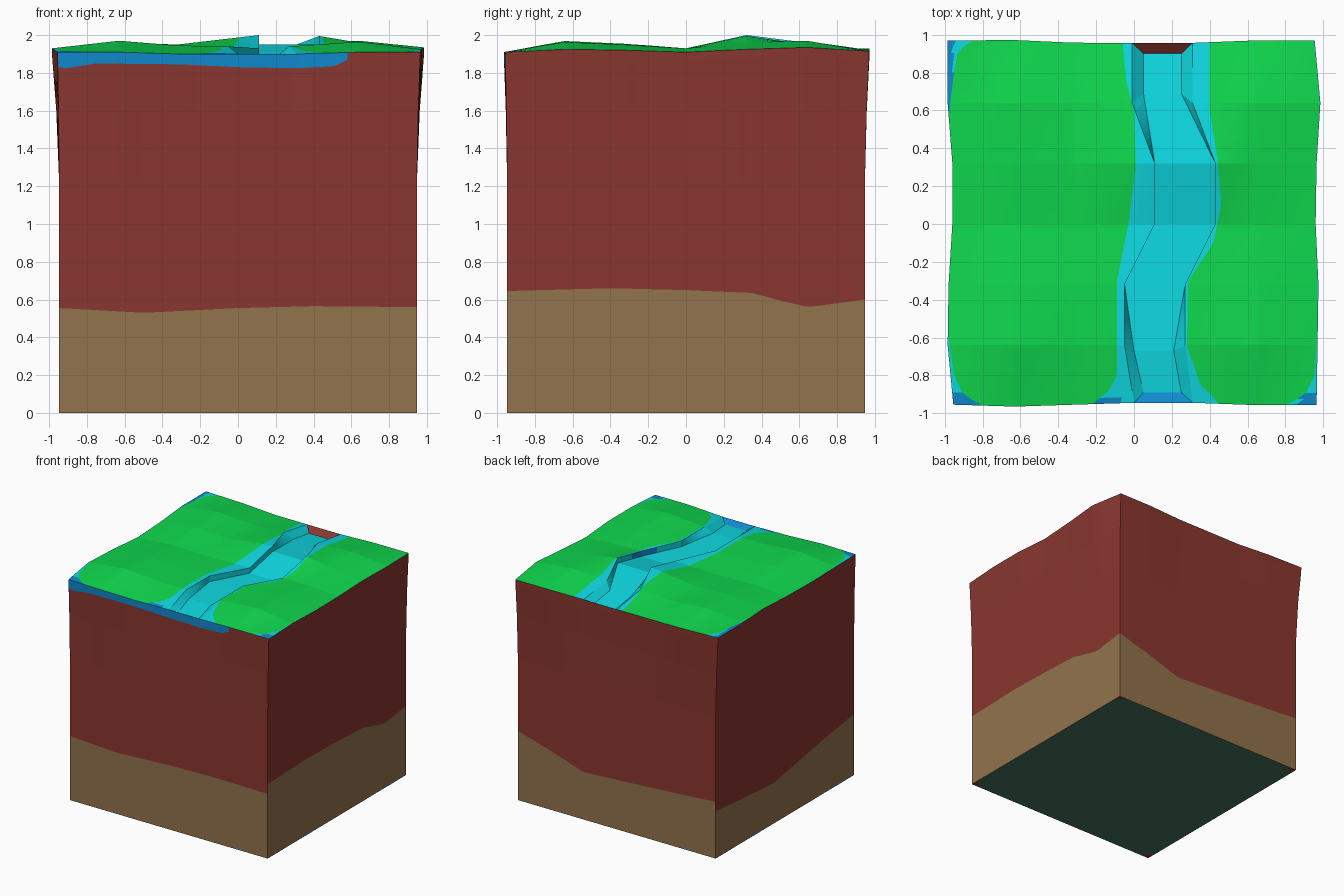
import bpy, bmesh

if "Cube" in bpy.data.objects:
    bpy.data.objects.remove(bpy.data.objects["Cube"])

def lerp(t, pts):
    """Piecewise linear profile through (t, value) pairs."""
    if t <= pts[0][0]:
        return pts[0][1]
    for (a, p), (b, q) in zip(pts, pts[1:]):
        if t <= b:
            return p + (q - p) * (t - a) / (b - a) if b > a else q
    return pts[-1][1]

def material(name, rgb):
    m = bpy.data.materials.new(name)
    lin = [(c / 255 / 12.92) if c < 11 else ((c / 255 + .055) / 1.055) ** 2.4 for c in rgb]
    m.diffuse_color = (*lin, 1)
    m.use_nodes = True
    m.node_tree.nodes["Principled BSDF"].inputs["Base Color"].default_value = m.diffuse_color
    return m

MATS = [material("grass green", (15, 216, 78)), material("shore cyan", (14, 218, 227)),
        material("water blue", (15, 137, 205)), material("clay red", (138, 55, 48)),
        material("sand tan", (146, 115, 77)), material("underside teal", (68, 116, 94))]
GREEN, CYAN, BLUE, RED, TAN, TEAL = range(6)

def make(name, patches):
    """Object from grids of points; each patch is (rows, colour rule, flip)."""
    bm = bmesh.new()
    for rows, rule, flip in patches:
        vs = [[bm.verts.new(p) for p in r] for r in rows]
        for i in range(len(vs) - 1):
            for j in range(len(vs[0]) - 1):
                q = [vs[i][j], vs[i][j + 1], vs[i + 1][j + 1], vs[i + 1][j]]
                f = bm.faces.new(q[::-1] if flip else q)
                f.material_index = rule(i, j, f.calc_center_median())
    bmesh.ops.remove_doubles(bm, verts=bm.verts, dist=1e-4)
    me = bpy.data.meshes.new(name)
    bm.to_mesh(me)
    bm.free()
    for m in MATS:
        me.materials.append(m)
    ob = bpy.data.objects.new(name, me)
    bpy.context.collection.objects.link(ob)
    return ob

# Stations from front to back
YS = [-.95, -.64, -.32, 0, .32, .64, .95]
def along(vals):
    return lambda v: lerp(v, list(zip(YS, vals)))

left_edge = along([-.955, -.985, -.98, -.96, -.96, -.985, -.985])
right_edge = along([.965, .97, .975, .96, .965, .985, .955])
bank_l = along([0, -.05, -.05, .11, .11, -.01, -.01])
bank_r = along([.31, .27, .27, .43, .43, .31, .31])
floor_l = along([.05, 0, -.05, .11, .11, .05, .05])
floor_r = along([.25, .21, .27, .43, .43, .25, .25])
floor_y = along([-.89, -.67, -.32, 0, .32, .69, .9])
floor_z = along([1.87, 1.89, 1.89, 1.885, 1.95, 1.90, 1.87])
front_y = [(-.95, -.955), (-.63, -.965), (-.32, -.955), (0, -.945), (.31, -.945), (.64, -.957)]
back_y = [(-.98, .97), (-.63, .972), (-.32, .958), (.3, .957), (.64, .97)]

# Land heights at left edge, two inner columns, both banks, inner column, right edge
HEIGHT = [along(c) for c in (
    [1.91, 1.93, 1.92, 1.91, 1.925, 1.93, 1.93],
    [1.91, 1.97, 1.955, 1.93, 1.96, 1.97, 1.92],
    [1.90, 1.945, 1.94, 1.925, 1.95, 1.945, 1.91],
    [1.90, 1.94, 1.94, 1.93, 2.0, 1.96, 1.91],
    [1.90, 1.94, 1.94, 1.93, 1.995, 1.95, 1.91],
    [1.91, 1.965, 1.95, 1.93, 1.96, 1.97, 1.915],
    [1.91, 1.925, 1.92, 1.91, 1.925, 1.935, 1.915])]

def top_point(x, v):
    knots = [left_edge(v), -.63, -.32, bank_l(v), bank_r(v), .64, right_edge(v)]
    z = lerp(x, [(k, h(v)) for k, h in zip(knots, HEIGHT)])
    y = v + (lerp(x, front_y) + .95) * max(0, (-v - .64) / .31) \
          + (lerp(x, back_y) - .95) * max(0, (v - .64) / .31)
    return (x, y, z)

# Limits of the grass on either side of the river: (y, x)
grass_l0 = [(-.95, -.8), (-.9, -.9), (-.8, -.95), (-.6, -.98), (.5, -.985), (.65, -.97), (.8, -.95), (.9, -.93), (.95, -.85)]
grass_l1 = [(-.95, -.22), (-.88, -.13), (-.8, -.09), (-.3, -.09), (0, -.03), (.3, .01), (.6, 0), (.75, -.04), (.95, -.06)]
grass_r0 = [(-.95, .45), (-.85, .35), (-.65, .28), (-.3, .285), (-.1, .42), (.1, .46), (.35, .44), (.6, .4), (.95, .4)]
grass_r1 = [(-.95, .8), (-.9, .9), (-.8, .955), (-.6, .968), (.7, .98), (.95, .95)]

N, M = 60, 24
VS = sorted({round(-.95 + 1.9 * i / N, 4) for i in range(N + 1)} | set(YS))

def land_row(v, e0, g0, g1, e1):
    a, d = e0(v), e1(v)
    b = min(max(lerp(v, g0), a + .002), d - .004)
    c = min(max(lerp(v, g1), b + .001), d - .002)
    xs = [a + (b - a) * i / 3 for i in range(3)] + [b + (c - b) * i / M for i in range(M)] \
        + [c + (d - c) * i / 3 for i in range(4)]
    return [top_point(x, v) for x in xs]

def land_rule(i, j, c):
    if 3 <= j < 3 + M:
        return GREEN
    corner = c.y < -.88 and (c.x < -.8 or c.x > .86)
    back = c.x < -.955 and c.y > .55
    pool = -.17 < c.x < -.09 and c.y < -.91
    return BLUE if corner or back or pool else CYAN

make("left_bank_land", [([land_row(v, left_edge, grass_l0, grass_l1, bank_l) for v in VS], land_rule, False)])
make("right_bank_land", [([land_row(v, bank_r, grass_r0, grass_r1, right_edge) for v in VS], land_rule, False)])

# River: sunken floor, two banks and the sloping ends
river = [[top_point(bank_l(v), v), (floor_l(v), floor_y(v), floor_z(v)),
          (floor_r(v), floor_y(v), floor_z(v)), top_point(bank_r(v), v)] for v in VS]
make("river_channel", [
    (river, lambda i, j, c: BLUE if j == 2 and -.14 < c.y < .12 else CYAN, False),
    ([river[0][::3], river[0][1:3]], lambda i, j, c: BLUE, False),
    ([river[-1][1:3], river[-1][::3]], lambda i, j, c: RED, False)])

# Side walls: flared at the top, tan layer under a wavy line
def flare(z):
    return lerp(z, [(1.22, 0), (1.6, .4), (1.9, 1)])

stripe = [(-.95, 1.83), (-.9, 1.825), (-.75, 1.85), (-.3, 1.845), (0, 1.83), (.3, 1.825), (.5, 1.835), (.57, 1.87), (.585, 1.9)]
layer = {
    "front": [(-.95, .555), (-.5, .53), (0, .555), (.4, .565), (.95, .56)],
    "right": [(-.95, .645), (-.4, .66), (0, .65), (.35, .635), (.5, .595), (.65, .56), (.95, .6)],
    "back": [(-.95, .49), (-.2, .44), (.32, .41), (.6, .5), (.95, .6)],
    "left": [(-.95, .53), (-.47, .46), (.15, .35), (.6, .38), (.95, .41)]}
B = .947

def wall(side):
    cols = []
    for v in VS:
        if side in ("front", "back"):
            s = -.95 if side == "front" else .95
            t = (v + .95) / 1.9
            x = left_edge(s) + (right_edge(s) - left_edge(s)) * t
            top, base = top_point(x, s), (v * B / .95, B if s > 0 else -B)
        else:
            x = left_edge(v) if side == "left" else right_edge(v)
            top, base = top_point(x, v), (B if x > 0 else -B, v * B / .95)
        edge = min(lerp(v, stripe), top[2] - .002) if side == "front" else top[2] - .05
        col = [top]
        for z in (edge, 1.6, 1.22, lerp(v, layer[side]), 0):
            f = flare(z)
            col.append((base[0] + (top[0] - base[0]) * f, base[1] + (top[1] - base[1]) * f, z))
        cols.append(col)
    def rule(i, j, c):
        if j == 4:
            return TAN
        return BLUE if side == "front" and j == 0 and c.x < .58 else RED
    return cols, rule, side in ("front", "right")

for side in layer:
    cols, rule, flip = wall(side)
    make(side + "_wall", [(cols, rule, not flip)])

# Underside with small red corners
C = B - .08
patches = [([[(-B, -C, 0), (-B, C, 0)], [(-C, -B, 0), (-C, B, 0)], [(C, -B, 0), (C, B, 0)], [(B, -C, 0), (B, C, 0)]],
            lambda i, j, c: TEAL, False)]
base = make("underside", patches)
bm = bmesh.new()
bm.from_mesh(base.data)
for sx in (-1, 1):
    for sy in (-1, 1):
        tri = [(sx * B, sy * B, 0), (sx * C, sy * B, 0), (sx * B, sy * C, 0)]
        f = bm.faces.new([bm.verts.new(p) for p in tri])
        f.material_index = RED
bm.normal_update()
for f in bm.faces:
    if f.normal.z > 0:
        f.normal_flip()
# Walls must face outwards
bm.to_mesh(base.data)
bm.free()
for side, axis, sign in (("front", 1, -1), ("back", 1, 1), ("left", 0, -1), ("right", 0, 1)):
    me = bpy.data.objects[side + "_wall"].data
    if sum(p.normal[axis] for p in me.polygons) * sign < 0:
        me.flip_normals()
